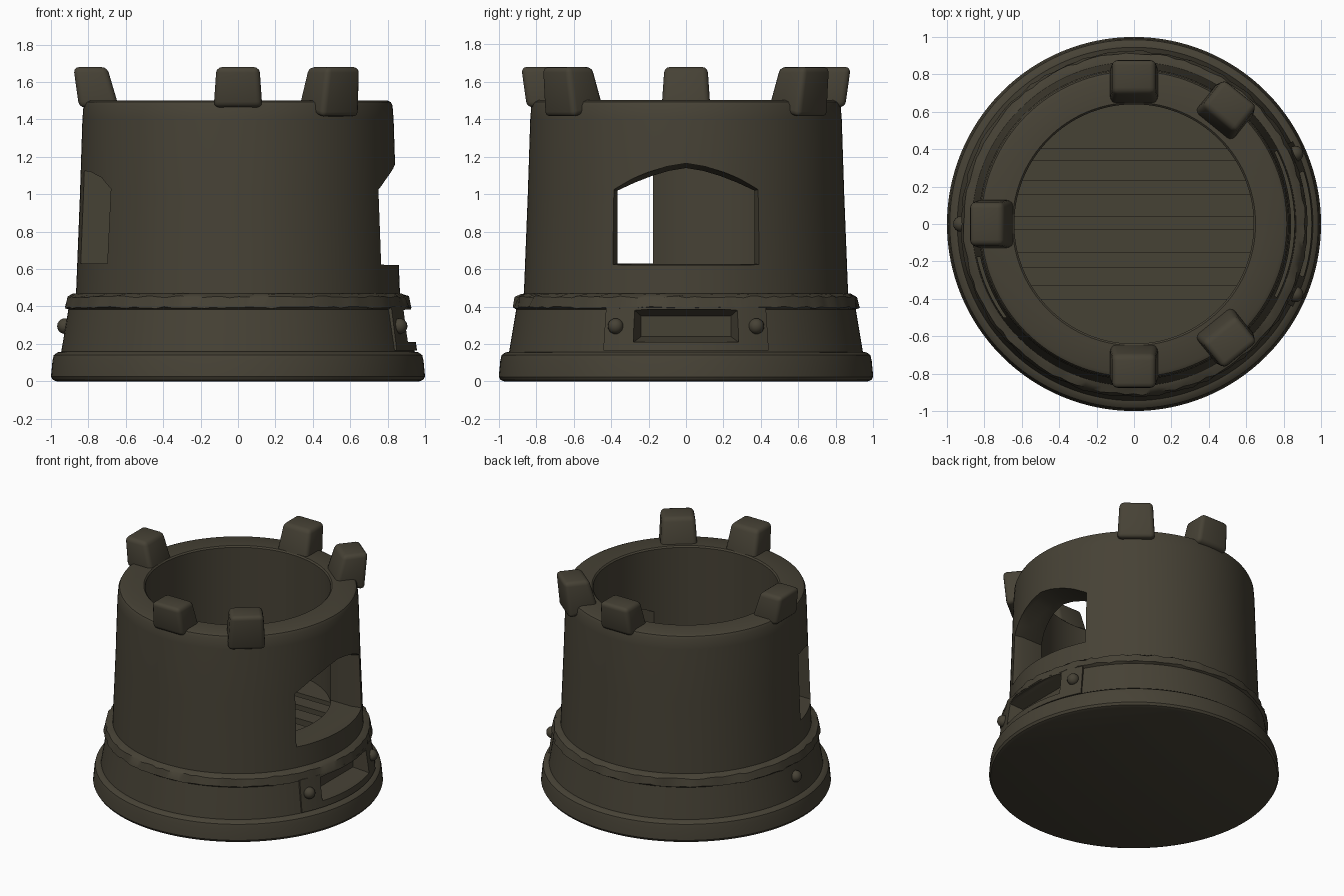
import bpy, bmesh, math, random
from mathutils import Matrix, Vector

if "Cube" in bpy.data.objects:
    bpy.data.objects.remove(bpy.data.objects["Cube"])

random.seed(4)
stone = bpy.data.materials.new("dark olive stone")
stone.diffuse_color = (0.062, 0.054, 0.036, 1)
stone.use_nodes = True
stone.node_tree.nodes["Principled BSDF"].inputs["Base Color"].default_value = stone.diffuse_color


def finish(name, bm):
    bmesh.ops.recalc_face_normals(bm, faces=bm.faces)
    me = bpy.data.meshes.new(name)
    bm.to_mesh(me)
    bm.free()
    me.materials.append(stone)
    ob = bpy.data.objects.new(name, me)
    bpy.context.collection.objects.link(ob)
    return ob


def loft(name, sections):
    """Closed solid through loops that have equal point counts."""
    bm = bmesh.new()
    loops = [[bm.verts.new(p) for p in s] for s in sections]
    n = len(loops[0])
    for a, b in zip(loops, loops[1:]):
        for i in range(n):
            j = (i + 1) % n
            bm.faces.new((a[i], a[j], b[j], b[i]))
    bm.faces.new(loops[0])
    bm.faces.new(loops[-1])
    return finish(name, bm)


def lathe(name, profile, n=128, rough=()):
    """Closed revolved solid; first and last rings are capped."""
    rings = []
    for k, (r, z) in enumerate(profile):
        amp = 0.006 if k in rough else 0
        ring = []
        for i in range(n):
            a = 2 * math.pi * i / n
            rr = r + random.uniform(-amp, amp)
            ring.append((rr * math.cos(a), rr * math.sin(a), z + random.uniform(-amp, amp)))
        rings.append(ring)
    return loft(name, rings)


def select(ob):
    bpy.ops.object.select_all(action='DESELECT')
    ob.select_set(True)
    bpy.context.view_layer.objects.active = ob


def cut(ob, cutter):
    m = ob.modifiers.new("cut", 'BOOLEAN')
    m.operation, m.solver, m.object = 'DIFFERENCE', 'EXACT', cutter
    select(ob)
    bpy.ops.object.modifier_apply(modifier=m.name)


def bevel(ob, width, segments=3):
    m = ob.modifiers.new("bevel", 'BEVEL')
    m.width, m.segments, m.limit_method = width, segments, 'ANGLE'
    m.angle_limit = math.radians(35)
    select(ob)
    bpy.ops.object.modifier_apply(modifier=m.name)


# Tower shell: foot, skirt, chipped ledge, wall, hollow inside down to the floor
tower = lathe("tower_body", [
    (0.97, 0), (0.99, 0.008), (1.0, 0.025), (0.992, 0.11), (0.985, 0.14), (0.965, 0.155),
    (0.945, 0.158), (0.938, 0.2), (0.907, 0.385), (0.925, 0.395), (0.912, 0.452),
    (0.885, 0.465), (0.866, 0.47), (0.86, 0.62), (0.845, 1.0), (0.832, 1.4),
    (0.826, 1.475), (0.817, 1.493), (0.797, 1.502), (0.65, 1.502), (0.64, 1.492),
    (0.64, 0.55)], rough=(9, 10, 11))


# Wide arched window on +x, flared at the outside
def arch(x, w, low, side, peak):
    pts = [(x, -w, low), (x, w, low)]
    for i in range(9):
        t = 1 - i / 4
        pts.append((x, w * t, side + (peak - side) * (1 - abs(t) ** 1.5)))
    return pts


wide = loft("wide_window_cutter", [arch(0.3, 0.365, 0.628, 1.02, 1.14),
                                   arch(0.70, 0.365, 0.628, 1.02, 1.14),
                                   arch(0.80, 0.405, 0.622, 1.03, 1.165),
                                   arch(1.2, 0.405, 0.622, 1.03, 1.165)])

# Narrow window on the -x side towards the front
slit = [(-0.5, 0.63), (-0.177, 0.63), (-0.177, 1.125), (-0.3, 1.12), (-0.42, 1.09), (-0.5, 1.03)]
narrow = loft("narrow_window_cutter", [[(x, y, z) for y, z in slit] for x in (-1.2, -0.3)])


# Pocket in the wall plate, tapering inwards
def rect(x, w, z0, z1):
    return [(x, -w, z0), (x, w, z0), (x, w, z1), (x, -w, z1)]


pocket = loft("slot_cutter", [rect(0.80, 0.24, 0.24, 0.35), rect(0.90, 0.28, 0.21, 0.385),
                              rect(1.1, 0.28, 0.21, 0.385)])

# Curved plate below the wide window
sections = []
for i in range(25):
    a = math.radians(-27.5 + 55 * i / 24)
    prof = [(0.88, 0.165), (0.957, 0.165), (0.924, 0.4), (0.88, 0.4)]
    sections.append([(r * math.cos(a), r * math.sin(a), z) for r, z in prof])
plate = loft("slot_plate", sections)

for c in (wide, narrow, pocket):
    cut(tower, c)
cut(plate, pocket)
for c in (wide, narrow, pocket):
    bpy.data.objects.remove(c)


# Battlement blocks, leaning outwards
def merlon(name, deg, shift, bottom):
    def quad(r0, r1, w, z0, z1):
        return [(r0 + shift, -w, z0), (r1 + shift, -w, z1), (r1 + shift, w, z1), (r0 + shift, w, z0)]
    ob = loft(name, [quad(0.635, 0.85, 0.13, 1.46, bottom), quad(0.70, 0.88, 0.115, 1.68, 1.68)])
    ob.data.transform(Matrix.Rotation(math.radians(deg), 4, 'Z'))
    bevel(ob, 0.03)
    return ob


merlon("merlon_back", 90, 0, 1.465)
merlon("merlon_left", 180, 0, 1.465)
merlon("merlon_front", 270, 0, 1.465)
merlon("merlon_back_right", 51, 0.025, 1.41)
merlon("merlon_front_right", -51, 0.025, 1.41)

# Floor planks with gaps, ends buried in the wall
edges = [(-0.66, -0.4), (-0.33, -0.23), (-0.155, -0.03), (0.04, 0.16), (0.23, 0.34), (0.4, 0.66)]
for k, (y0, y1) in enumerate(edges):
    ys = [y0 + (y1 - y0) * i / 6 for i in range(7)]
    half = [math.sqrt(0.68 ** 2 - y * y) for y in ys]
    outline = [(h, y) for h, y in zip(half, ys)] + [(-h, y) for h, y in zip(half[::-1], ys[::-1])]
    top = 0.595 + random.uniform(-0.005, 0.005)
    plank = loft("floor_plank_%d" % (k + 1), [[(x, y, z) for x, y in outline] for z in (0.53, top)])

# Rivets: two on the plate, one on the far side
for name, deg, r in (("rivet_plate_front", -23.5, 0.942), ("rivet_plate_back", 23.5, 0.942),
                     ("rivet_left", 180, 0.925)):
    bm = bmesh.new()
    bmesh.ops.create_uvsphere(bm, u_segments=16, v_segments=10, radius=0.042)
    a = math.radians(deg)
    bmesh.ops.translate(bm, verts=bm.verts, vec=Vector((r * math.cos(a), r * math.sin(a), 0.295)))
    finish(name, bm)

for ob in list(bpy.context.scene.objects):
    select(ob)
    bpy.ops.object.shade_smooth_by_angle(angle=math.radians(35))
